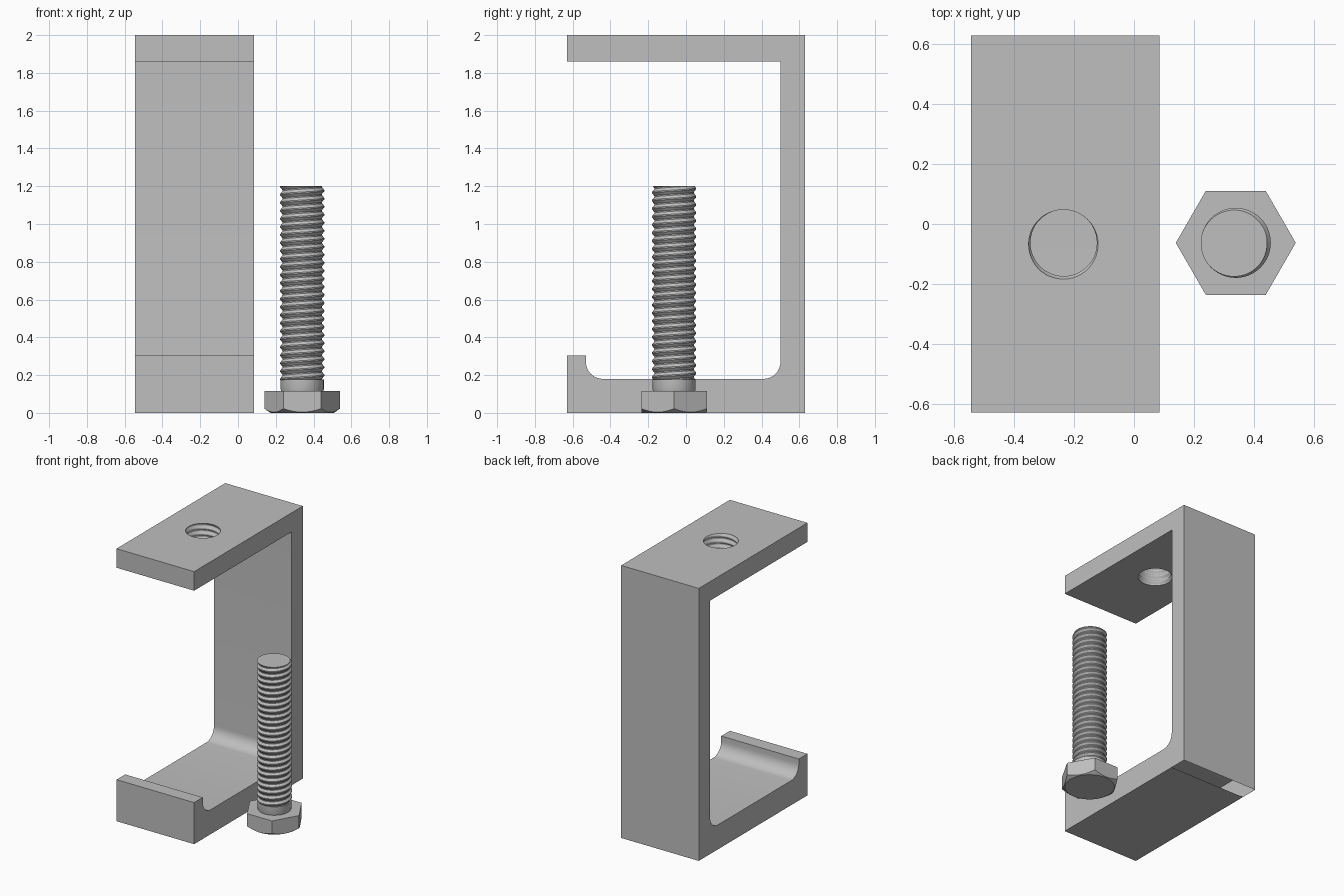
import bpy, bmesh, math

if "Cube" in bpy.data.objects:
    bpy.data.objects.remove(bpy.data.objects["Cube"])

SEG = 48
PITCH = 0.0425
BREAKS = [(0, 0), (0.15, 0), (0.5, 1), (0.65, 1), (1, 0)]  # thread section

steel = bpy.data.materials.new("steel_grey")
steel.diffuse_color = (0.52, 0.52, 0.52, 1)
steel.use_nodes = True
steel.node_tree.nodes["Principled BSDF"].inputs["Base Color"].default_value = steel.diffuse_color


def finish(bm, name):
    bmesh.ops.recalc_face_normals(bm, faces=bm.faces[:])
    me = bpy.data.meshes.new(name)
    bm.to_mesh(me)
    bm.free()
    me.shade_smooth()
    me.set_sharp_from_angle(angle=math.radians(30))
    me.materials.append(steel)
    ob = bpy.data.objects.new(name, me)
    bpy.context.collection.objects.link(ob)
    return ob


def thread_radius(phase, root, crest):
    for (a, ra), (b, rb) in zip(BREAKS, BREAKS[1:]):
        if phase <= b:
            t = ra + (rb - ra) * (phase - a) / (b - a)
            return root + (crest - root) * t
    return root


def add_thread(bm, cx, cy, z0, z1, root, crest):
    """Helical thread surface trimmed flat at z0 and z1; returns its end rings."""
    turns = int((z1 - z0) / PITCH) + 2
    levels = [k + b for k in range(-2, turns) for b, _ in BREAKS[:-1]]
    cols = []
    for i in range(SEG + 1):
        a = 2 * math.pi * (i % SEG) / SEG
        col = []
        for lv in levels:
            z = min(max(z0 + PITCH * (lv + i / SEG), z0), z1)
            r = thread_radius(((z - z0) / PITCH - i / SEG) % 1.0, root, crest)
            col.append(bm.verts.new((cx + r * math.cos(a), cy + r * math.sin(a), z)))
        cols.append(col)
    for c, d in zip(cols, cols[1:]):
        for j in range(len(levels) - 1):
            bm.faces.new((c[j], d[j], d[j + 1], c[j + 1]))
    bmesh.ops.remove_doubles(bm, verts=[v for c in cols for v in c], dist=1e-5)

    def ring(z):
        return [e for e in bm.edges if len(e.link_faces) == 1
                and all(abs(v.co.z - z) < 1e-5 for v in e.verts)]
    return ring(z0), ring(z1)


# --- Clamp frame: side profile (y, z) stretched along x
X0, X1 = -0.545, 0.085
R = 0.09


def arc(cy, cz, a0, a1, n=10):
    return [(cy + R * math.cos(math.radians(a0 + (a1 - a0) * k / n)),
             cz + R * math.sin(math.radians(a0 + (a1 - a0) * k / n)))
            for k in range(n + 1)]


profile = [(-0.63, 0), (0.5, 0), (0.63, 0), (0.63, 2), (-0.63, 2),
           (-0.63, 1.86), (0.5, 1.86)]
profile += arc(0.41, 0.27, 0, -90) + arc(-0.44, 0.27, -90, -180)
profile += [(-0.53, 0.305), (-0.63, 0.305)]

bm = bmesh.new()
# threaded hole through the top arm
low_ring, high_ring = add_thread(bm, -0.235, -0.063, 1.86, 2.0, 0.111, 0.121)
left = [bm.verts.new((X0, y, z)) for y, z in profile]
right = [bm.verts.new((X1, y, z)) for y, z in profile]
bm.faces.new(left)
bm.faces.new(right)
n = len(profile)
for i in range(n):
    j = (i + 1) % n
    if i == 1:            # the underside of the post is left open
        continue
    if i in (3, 5):       # top arm faces, filled around the hole
        pairs = [(left[i], left[j]), (left[j], right[j]),
                 (right[j], right[i]), (right[i], left[i])]
        edges = [bm.edges.get(p) or bm.edges.new(p) for p in pairs]
        bmesh.ops.triangle_fill(bm, use_beauty=True, use_dissolve=False,
                                edges=edges + (high_ring if i == 3 else low_ring))
    else:
        bm.faces.new((left[i], left[j], right[j], right[i]))
finish(bm, "clamp_frame")

# --- Bolt shaft: thread, flat tip and plain collar
BX, BY = 0.34, -0.063
bm = bmesh.new()
_, tip = add_thread(bm, BX, BY, 0.175, 1.2, 0.105, 0.117)
bmesh.ops.holes_fill(bm, edges=tip, sides=0)
finish(bm, "bolt_thread")


def lathe(name, rings):
    """Capped stack of rings; each ring is a function angle -> (radius, z)."""
    bm = bmesh.new()
    rows = []
    for f in rings:
        row = []
        for i in range(SEG):
            a = 2 * math.pi * i / SEG
            r, z = f(a)
            row.append(bm.verts.new((BX + r * math.cos(a), BY + r * math.sin(a), z)))
        rows.append(row)
    for p, q in zip(rows, rows[1:]):
        for i in range(SEG):
            k = (i + 1) % SEG
            bm.faces.new((p[i], p[k], q[k], q[i]))
    bm.faces.new(rows[0])
    bm.faces.new(rows[-1])
    return finish(bm, name)


lathe("bolt_collar", [lambda a: (0.110, 0.112), lambda a: (0.114, 0.125),
                      lambda a: (0.114, 0.178)])


# --- Hexagonal bolt head with a chamfered underside
def hex_r(a):
    return 0.1735 / math.cos((a % (math.pi / 3)) - math.pi / 6)


lathe("bolt_head", [lambda a: (0.168, 0),
                    lambda a: (hex_r(a), (hex_r(a) - 0.168) * 0.7),
                    lambda a: (hex_r(a), 0.115)])
